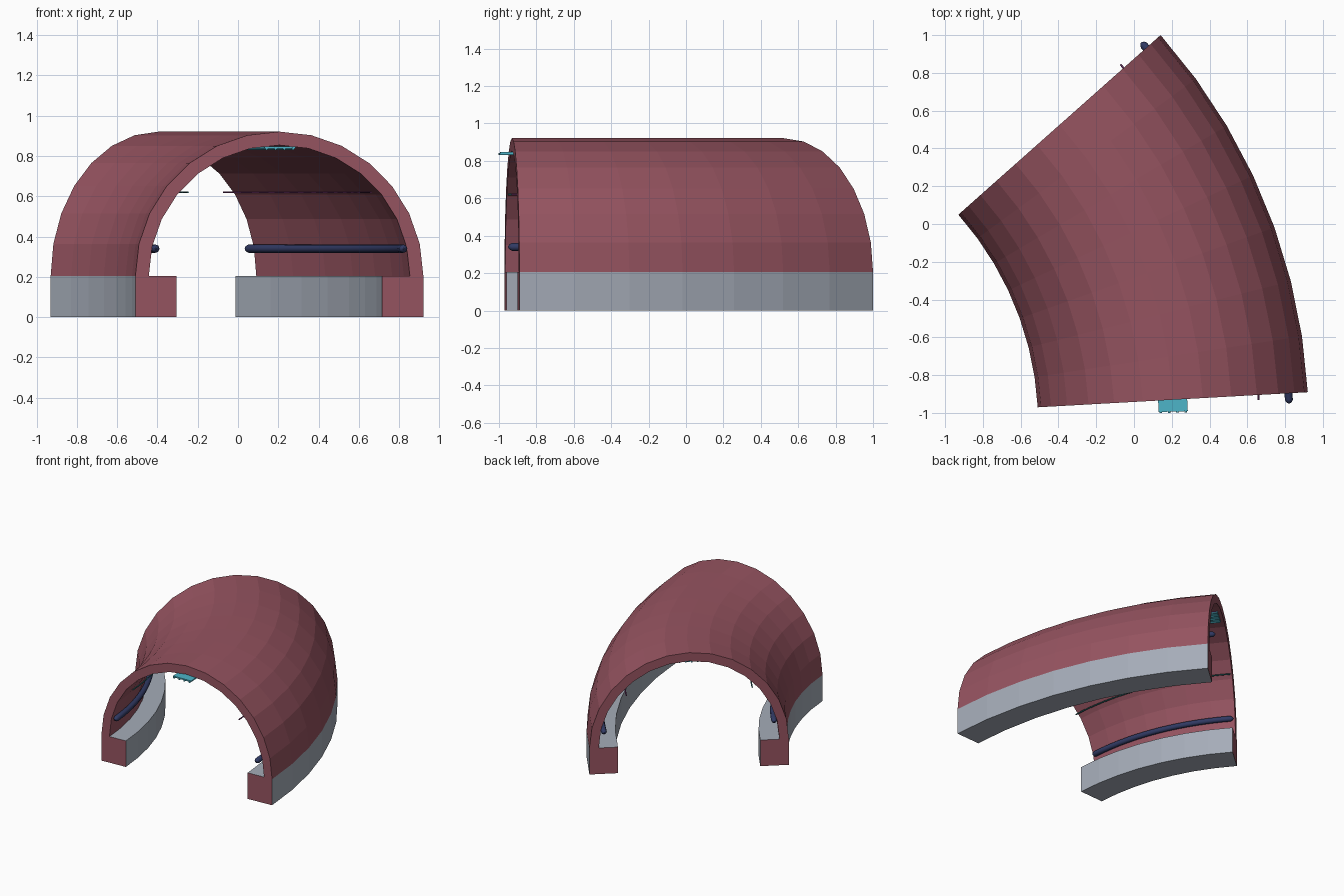
import bpy, bmesh, math

if "Cube" in bpy.data.objects:
    bpy.data.objects.remove(bpy.data.objects["Cube"])

# Bend geometry shared by every part
CX, CY = -2.184, -1.064          # centre of the bend
R = 2.393                        # radius of the tunnel centre line
A0, A1 = 3.2, 41.6               # angles of the two open ends
HALF, INNER, BASE, FOOT = 0.716, 0.649, 0.205, 0.205


def material(name, rgb):
    m = bpy.data.materials.new(name)
    m.diffuse_color = (*rgb, 1)
    m.use_nodes = True
    m.node_tree.nodes["Principled BSDF"].inputs["Base Color"].default_value = m.diffuse_color
    return m


maroon = material("maroon", (0.305, 0.088, 0.118))
grey = material("blue grey", (0.376, 0.413, 0.479))
navy = material("navy", (0.030, 0.042, 0.125))
cyan = material("cyan", (0.075, 0.46, 0.58))
teal = material("dark teal", (0.027, 0.16, 0.17))
purple = material("purple", (0.156, 0.032, 0.14))


def arc(radius, n, start=0, end=math.pi, cx=0.0, cz=0.0):
    return [(cx + radius * math.cos(start + (end - start) * i / n),
             cz + radius * math.sin(start + (end - start) * i / n)) for i in range(n + 1)]


def sweep(name, rings, mats, rule=None):
    """Join (angle, profile) rings around the bend; profile points are (offset, z)."""
    bm = bmesh.new()
    loops = []
    for deg, profile in rings:
        a = math.radians(deg)
        loops.append([bm.verts.new((CX + (R + u) * math.cos(a), CY + (R + u) * math.sin(a), z))
                      for u, z in profile])
    n = len(loops[0])
    for p, q in zip(loops, loops[1:]):
        for i in range(n):
            j = (i + 1) % n
            f = bm.faces.new((p[i], p[j], q[j], q[i]))
            f.material_index = rule(f) if rule else 0
    bm.faces.new(loops[0])
    bm.faces.new(loops[-1][::-1])
    bmesh.ops.recalc_face_normals(bm, faces=bm.faces)
    me = bpy.data.meshes.new(name)
    bm.to_mesh(me)
    bm.free()
    for m in mats:
        me.materials.append(m)
    ob = bpy.data.objects.new(name, me)
    bpy.context.collection.objects.link(ob)
    return ob


def steps(a, b, n):
    return [a + (b - a) * i / n for i in range(n + 1)]


def tube(name, off, z, radius, a, b, mat, sides=8, segs=14, rounded=False):
    def ring(scale):
        return arc(radius * scale, sides, 0, 2 * math.pi, off, z)[:-1]
    rings = [(d, ring(1)) for d in steps(a, b, segs)]
    if rounded:  # tapered end caps
        t = math.degrees(radius / (R + off))
        rings = ([(a - t, ring(0.15)), (a - t * 0.6, ring(0.7))] + rings
                 + [(b + t * 0.6, ring(0.7)), (b + t, ring(0.15))])
    ob = sweep(name, rings, [mat])
    for f in ob.data.polygons:
        f.use_smooth = len(f.vertices) == 4
    return ob


# Vaulted shell with a footing along each side; open ends stay maroon
section = ([(HALF, 0)] + arc(HALF, 14, cz=BASE) + [(-HALF, 0), (-HALF + FOOT, 0), (-HALF + FOOT, BASE)]
           + arc(INNER, 14, math.pi, 0, cz=BASE) + [(HALF - FOOT, BASE), (HALF - FOOT, 0)])
sweep("tunnel_shell", [(d, section) for d in steps(A0, A1, 7)], [maroon, grey],
      lambda f: 1 if f.calc_center_median().z < BASE + 0.001 else 0)

# Thick pipes low on both walls
tube("outer_pipe", 0.614, 0.34, 0.021, 2.55, 41.95, navy, rounded=True)
tube("inner_pipe", -0.614, 0.34, 0.021, 4.4, 40.6, navy, rounded=True)

# Thin cables higher up
tube("outer_cable", 0.454, 0.62, 0.005, 2.65, 42.1, purple, sides=6)
tube("inner_cable", -0.454, 0.62, 0.005, 3.3, 41.4, teal, sides=6)

# Light strip under the crown, a thin plate carrying four tubes
plate = [(-0.077, 0.837), (0.077, 0.837), (0.077, 0.847), (-0.077, 0.847)]
sweep("light_strip", [(d, plate) for d in steps(1.7, 41.0, 14)], [cyan])
for k in range(4):
    tube(f"light_tube_{k + 1}", -0.066 + 0.044 * k, 0.837, 0.007, 1.55, 41.0, cyan, sides=6)
